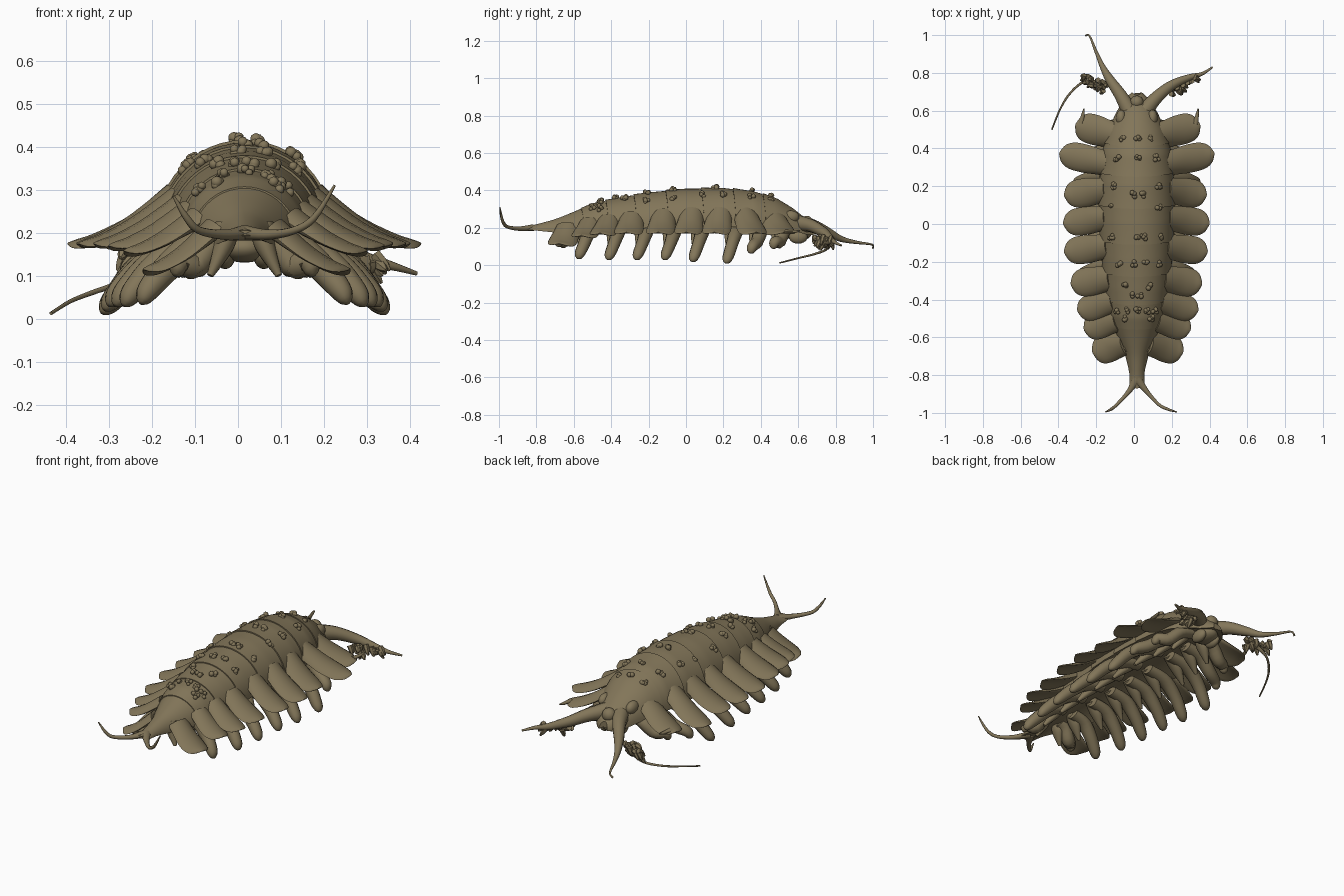
import bpy, bmesh, math, random
from mathutils import Vector

random.seed(4)
old = bpy.data.objects.get("Cube")
if old:
    bpy.data.objects.remove(old)

CX = 0.015  # body midline
shell_mat = bpy.data.materials.new("olive brown shell")
shell_mat.use_nodes = True
colour = (0.225, 0.18, 0.1, 1)
shell_mat.diffuse_color = colour
bsdf = shell_mat.node_tree.nodes["Principled BSDF"]
bsdf.inputs["Base Color"].default_value = colour
bsdf.inputs["Roughness"].default_value = 0.8


def finish(name, bm, angle=50):
    bmesh.ops.recalc_face_normals(bm, faces=bm.faces)
    mesh = bpy.data.meshes.new(name)
    bm.to_mesh(mesh)
    bm.free()
    mesh.materials.append(shell_mat)
    ob = bpy.data.objects.new(name, mesh)
    bpy.context.collection.objects.link(ob)
    bpy.ops.object.select_all(action='DESELECT')
    ob.select_set(True)
    bpy.context.view_layer.objects.active = ob
    bpy.ops.object.shade_smooth_by_angle(angle=math.radians(angle))
    return ob


def skin(bm, rings):
    """Joins equal rings of points into a closed, capped surface."""
    loops = [[bm.verts.new(p) for p in ring] for ring in rings]
    n = len(loops[0])
    for a, b in zip(loops, loops[1:]):
        for i in range(n):
            j = (i + 1) % n
            bm.faces.new((a[i], a[j], b[j], b[i]))
    bm.faces.new(loops[0])
    bm.faces.new(loops[-1])


def spline(keys, t):
    """Catmull-Rom through equal length tuples, t from 0 to 1."""
    n = len(keys) - 1
    i = min(int(t * n), n - 1)
    f = t * n - i
    p = [keys[max(0, min(n, i + k))] for k in (-1, 0, 1, 2)]
    return [0.5 * (2 * b + (c - a) * f + (2 * a - 5 * b + 4 * c - d) * f * f
                   + (3 * b - a - 3 * c + d) * f ** 3) for a, b, c, d in zip(*p)]


def limb(bm, keys, side=(0, 1, 0), droop=0.0, steps=14, sides=10):
    """Sweeps an ellipse; keys are (x, y, z, half width, half thickness)."""
    pts = [spline(keys, k / steps) for k in range(steps + 1)]
    rings = []
    last_up = Vector((0, 0, 1))
    for k, p in enumerate(pts):
        here = Vector(p[:3])
        run = Vector(pts[min(k + 1, steps)][:3]) - Vector(pts[max(k - 1, 0)][:3])
        across = Vector(side) - run * (run.dot(Vector(side)) / run.length_squared)
        across.normalize()
        up = run.cross(across).normalized()
        if k == 0 and up.z < -0.001 or k > 0 and up.dot(last_up) < 0:
            up = -up
        last_up = up
        w, h = max(p[3], 0.001), max(p[4], 0.001)
        ring = []
        for i in range(sides):
            a = math.tau * i / sides
            ring.append(here + across * (w * math.cos(a))
                        + up * (h * math.sin(a) - droop * w * math.cos(a) ** 2))
        rings.append(ring)
    skin(bm, rings)


# Body outline from tail to snout: y, half width, top z, edge z
OUTLINE = [(-0.87, .04, .205, .19), (-0.8, .04, .218, .183), (-0.7, .065, .245, .172),
           (-0.6, .11, .285, .17), (-0.5, .145, .33, .18), (-0.35, .17, .362, .19),
           (-0.2, .185, .388, .2), (0.0, .2, .408, .205), (0.2, .2, .412, .205),
           (0.36, .185, .395, .205), (0.48, .15, .358, .2), (0.57, .11, .305, .18),
           (0.64, .07, .25, .16), (0.68, .025, .205, .165)]


def outline(y):
    for a, b in zip(OUTLINE, OUTLINE[1:]):
        if y <= b[0]:
            f = (y - a[0]) / (b[0] - a[0])
            return [u + (v - u) * f for u, v in zip(a[1:], b[1:])]
    return OUTLINE[-1][1:]


def surface(x, y):
    w, top, edge = outline(y)
    return edge + (top - edge) * math.sqrt(max(0, 1 - ((x - CX) / w) ** 2))


# Overlapping arched back plates with a hollow underside
BANDS = [-0.87, -0.56, -0.43, -0.28, -0.11, 0.08, 0.25, 0.41, 0.68]
bm = bmesh.new()
for y0, y1 in zip(BANDS, BANDS[1:]):
    rings = []
    steps = 10
    for k in range(steps + 1):
        t = k / steps
        y = y0 + (y1 - y0) * t
        w, top, edge = outline(y)
        flare = 1 + 0.03 * (1 - t) ** 2 if y0 > -0.8 else 1
        ring = []
        for i in range(25):
            a = math.pi * i / 24
            sag = 0.018 * math.cos(a) ** 2
            ring.append((CX + w * flare * math.cos(a), y + sag,
                         edge + (top - edge) * flare * math.sin(a)))
        for i in range(1, 10):
            u = -1 + i / 5
            ring.append((CX + w * u, y + 0.018 * u * u,
                         edge + 0.2 * (top - edge) * (1 - u * u)))
        rings.append(ring)
    skin(bm, rings)
finish("segmented_back", bm, 40)

# Side plates: y, right reach, left reach, tip z, half width
PLATES = [(0.49, .35, -.31, .175, .08), (0.34, .425, -.395, .175, .075),
          (0.17, .385, -.37, .175, .076), (0.02, .4, -.375, .175, .074),
          (-0.13, .39, -.37, .175, .075), (-0.3, .36, -.335, .175, .076),
          (-0.43, .34, -.3, .17, .07), (-0.53, .3, -.265, .158, .07),
          (-0.65, .26, -.22, .115, .077)]
for number, (y, right, left, tip_z, half) in enumerate(PLATES, 1):
    bm = bmesh.new()
    w, top, edge = outline(y)
    sweep = 0.06 if y > 0.3 else -0.03
    if y < -0.4:
        sweep = -0.05
    for reach in (right, left):
        s = 1 if reach > 0 else -1
        root = CX + s * w * 0.82
        root_z = edge + (top - edge) * 0.42
        keys = []
        for f, wide, thick in ((0, .85, .026), (.25, .92, .021), (.5, 1, .015),
                               (.76, .95, .01), (.92, .64, .007), (1, .08, .002)):
            keys.append((root + (reach - root) * f, y + sweep * (f - 0.4),
                         root_z + (tip_z - root_z) * (1 - (1 - f) ** 1.5),
                         half * wide, thick))
        limb(bm, keys, droop=0.24, steps=18, sides=16)
    finish(f"side_plates_{number}", bm)

# Walking legs with inner lobes
LEGS = [(0.5, .24, .09), (0.38, .29, .065), (0.25, .33, .012), (0.07, .325, .02),
        (-0.08, .315, .03), (-0.23, .3, .03), (-0.38, .28, .03), (-0.54, .24, .035),
        (-0.65, .16, .1)]
for number, (y, reach, low) in enumerate(LEGS, 1):
    bm = bmesh.new()
    for s in (1, -1):
        limb(bm, [(CX + s * .03, y + .025, .2, .035, .025),
                  (CX + s * reach * .45, y + .018, .18, .04, .032),
                  (CX + s * reach * .72, y, .125, .034, .034),
                  (CX + s * reach * .92, y - .024, low + .035, .03, .028),
                  (CX + s * reach * .98, y - .034, low + .01, .021, .018),
                  (CX + s * reach, y - .038, low, .008, .006)], steps=18)
        limb(bm, [(CX + s * .04, y, .22, .03, .03),
                  (CX + s * reach * .3, y - .01, .17, .035, .025),
                  (CX + s * reach * .5, y - .03, max(.1, low), .008, .008)])
    finish(f"legs_{number}", bm)

# Rough low knobs in rows along the back
KNOBS = {.45: (-.06, .02, .09), .35: (-.09, .02, .12), .2: (-.11, .13),
         .155: (0, .05), .09: (-.12, .13), -.07: (-.12, .02, .05, .14),
         -.21: (-.08, 0, .06, .13), -.33: (-.05, .08), -.38: (0, .03),
         -.46: (-.09, -.04, .02, .07, .11), -.5: (-.05, .09)}
bm = bmesh.new()
for y, row in KNOBS.items():
    for x in row:
        for _ in range(5):
            made = bmesh.ops.create_icosphere(bm, subdivisions=2, radius=random.uniform(.009, .014))
            spot = Vector((x + random.uniform(-.011, .011), y + random.uniform(-.011, .011), 0))
            spot.z = surface(spot.x, spot.y) + random.uniform(0, .011)
            bmesh.ops.translate(bm, verts=made["verts"], vec=spot)
finish("back_knobs", bm)

# Eyes, snout and mouth lobes
bm = bmesh.new()
for x, y, z, size in ((CX + .083, .56, .258, (.027, .045, .034)), (CX - .083, .56, .258, (.027, .045, .034)),
                      (CX, .645, .228, (.036, .035, .036)), (CX, .6, .165, (.06, .07, .035)),
                      (CX + .045, .6, .15, (.025, .05, .035)), (CX - .045, .6, .15, (.025, .05, .035))):
    made = bmesh.ops.create_uvsphere(bm, u_segments=16, v_segments=10, radius=1)
    bmesh.ops.scale(bm, verts=made["verts"], vec=size)
    bmesh.ops.translate(bm, verts=made["verts"], vec=(x, y, z))
finish("eyes_and_mouth", bm)

# Thick front antennae ending in fine tips
bm = bmesh.new()
limb(bm, [(.05, .59, .225, .045, .045), (.12, .67, .21, .035, .035), (.2, .735, .175, .027, .027),
          (.29, .775, .14, .018, .018), (.36, .795, .122, .01, .01), (.415, .83, .105, .005, .005)],
     side=(0, 0, 1), steps=24)
limb(bm, [(-.02, .59, .225, .045, .045), (-.07, .68, .21, .035, .035), (-.125, .76, .175, .026, .026),
          (-.165, .83, .14, .016, .016), (-.2, .91, .122, .009, .009), (-.235, .995, .11, .005, .005),
          (-.255, .998, .09, .005, .005)], side=(0, 0, 1), steps=24)
finish("antennae", bm)

# Frilly feelers beneath the antennae
bm = bmesh.new()
for x, y, s in ((.26, .735, 1), (-.2, .74, -1)):
    for _ in range(26):
        a = Vector((x + random.uniform(-.065, .065), 0, random.uniform(.125, .16)))
        a.y = y + s * (a.x - x) * .4 + random.uniform(-.02, .03)
        b = a + Vector((s * random.uniform(0, .035), random.uniform(-.03, .01), random.uniform(-.05, -.01)))
        limb(bm, [(*a, .015, .015), (*a.lerp(b, .6), .012, .012), (*b, .004, .004)], steps=5, sides=6)
limb(bm, [(-.2, .75, .12, .012, .012), (-.27, .75, .085, .007, .007), (-.34, .69, .06, .006, .006),
          (-.39, .61, .04, .005, .005), (-.435, .5, .012, .004, .004)], side=(0, 0, 1), steps=20, sides=8)
finish("feelers", bm)

# Small spikes on the foremost side plates
bm = bmesh.new()
for x in (.335, -.27):
    limb(bm, [(x - .01, .53, .18, .014, .01), (x, .58, .18, .009, .008),
              (x + .005, .61, .185, .003, .003)], side=(1, 0, 0), steps=6, sides=8)
finish("front_spikes", bm)

# Forked tail sweeping upward
bm = bmesh.new()
for x1, x2, x3, z3 in ((-.03, -.09, -.15, .285), (.07, .13, .225, .31)):
    limb(bm, [(CX, -.82, .2, .018, .026), (x1, -.89, .195, .012, .013), (x2, -.955, .205, .009, .009),
              ((x2 + x3) / 2, -.98, .235, .008, .008), (x3, -.995, z3, .003, .003)],
         side=(0, 0, 1), steps=20)
finish("forked_tail", bm)
